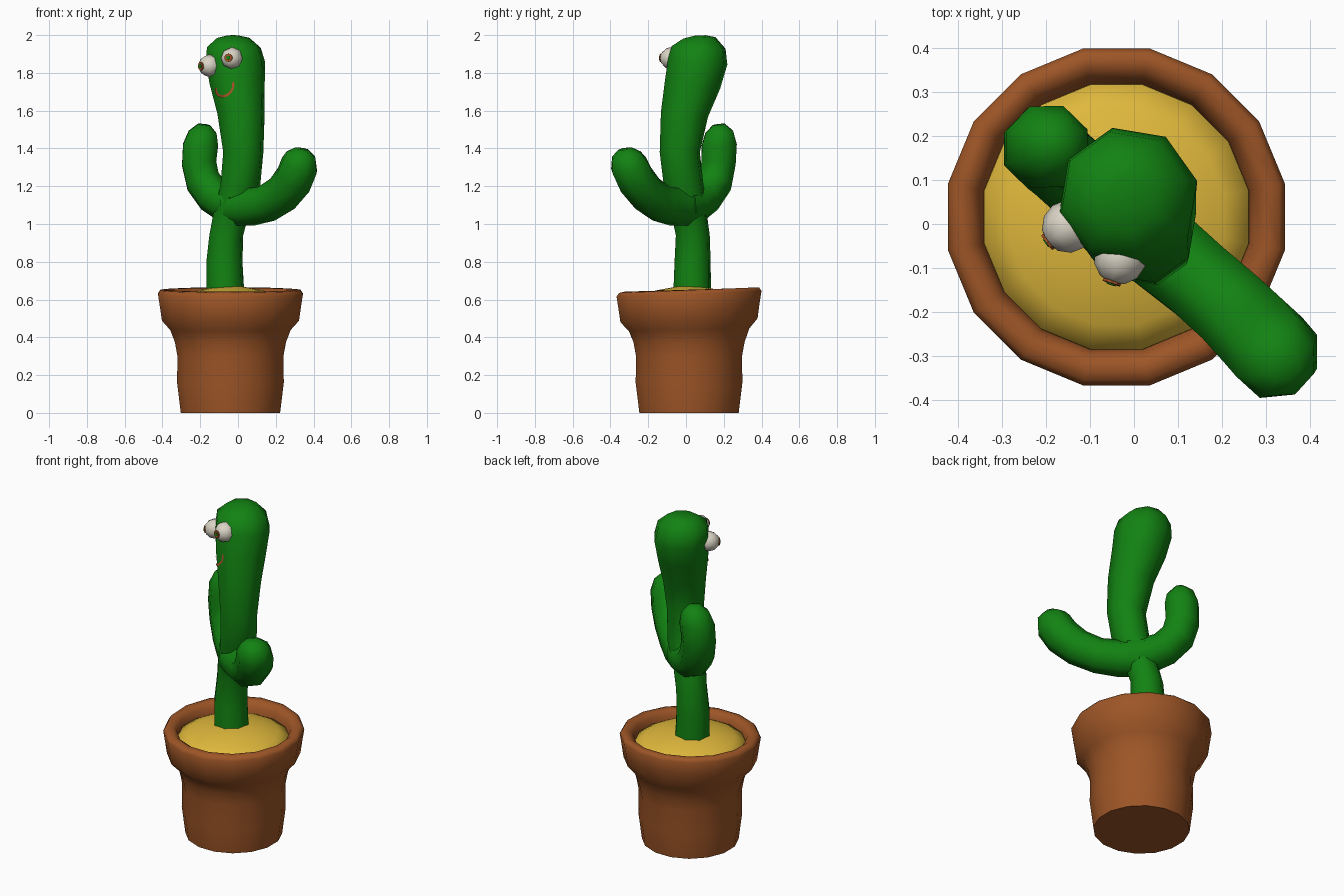
import bpy, bmesh, math
from mathutils import Vector
from mathutils.bvhtree import BVHTree

if "Cube" in bpy.data.objects:
    bpy.data.objects.remove(bpy.data.objects["Cube"])


def material(name, rgb):
    m = bpy.data.materials.new(name)
    m.diffuse_color = (*rgb, 1)
    m.use_nodes = True
    m.node_tree.nodes["Principled BSDF"].inputs["Base Color"].default_value = m.diffuse_color
    return m


GREEN = material("cactus green", (0.006, 0.225, 0.006))
CLAY = material("terracotta", (0.34, 0.092, 0.02))
SAND = material("yellow sand", (0.74, 0.48, 0.045))
WHITE = material("eye white", (0.70, 0.66, 0.56))
PAINT = material("mouth orange brown", (0.36, 0.085, 0.02))


def finish(name, bm, mat, angle=65):
    bmesh.ops.recalc_face_normals(bm, faces=bm.faces)
    me = bpy.data.meshes.new(name)
    bm.to_mesh(me)
    bm.free()
    me.shade_smooth()
    me.set_sharp_from_angle(angle=math.radians(angle))
    me.materials.append(mat)
    ob = bpy.data.objects.new(name, me)
    bpy.context.collection.objects.link(ob)
    return ob


def loft(name, rings, mat, cap_ends=True, angle=65):
    """Skin a list of equal point loops."""
    bm = bmesh.new()
    loops = [[bm.verts.new(p) for p in r] for r in rings]
    n = len(loops[0])
    for a, b in zip(loops, loops[1:]):
        for i in range(n):
            j = (i + 1) % n
            bm.faces.new((a[i], a[j], b[j], b[i]))
    if cap_ends:
        bm.faces.new(loops[0][::-1])
        bm.faces.new(loops[-1])
    return finish(name, bm, mat, angle)


def level_ring(x, y, z, r, n, phase, tilt=0.0):
    out = []
    for i in range(n):
        a = math.radians(phase) + 2 * math.pi * i / n
        dy = r * math.sin(a)
        out.append((x + r * math.cos(a), y + dy, z + tilt * dy))
    return out


# Pot with a rolled, slightly tilted rim
PX, PY = -0.04, 0.016
pot = [(0.268, 0, 0), (0.288, 0.16, 0), (0.286, 0.30, 0), (0.30, 0.375, 0),
       (0.325, 0.44, 0.02), (0.37, 0.49, 0.03), (0.38, 0.56, 0.04),
       (0.391, 0.63, 0.04), (0.378, 0.65, 0.04), (0.345, 0.652, 0.03),
       (0.318, 0.63, 0.02), (0.307, 0.58, 0.0), (0.305, 0.54, 0)]
loft("pot", [level_ring(PX, PY, z, r, 16, 11.25, t) for r, z, t in pot], CLAY)

# Domed sand
sand = [(0.309, 0.56), (0.307, 0.595), (0.25, 0.625), (0.17, 0.65), (0.07, 0.668)]
loft("sand", [level_ring(PX, PY, z, r, 16, 11.25) for r, z in sand], SAND)

# Trunk: x, y, z, radius, tilt
trunk = [(-0.065, 0.032, 0.60, 0.103, 0), (-0.072, 0.035, 0.80, 0.098, 0),
         (-0.062, 0.036, 0.94, 0.092, 0), (-0.035, 0.015, 1.06, 0.097, 0),
         (0.012, -0.012, 1.20, 0.108, 0), (0.028, -0.033, 1.38, 0.109, 0),
         (0.016, -0.008, 1.58, 0.128, -0.1), (-0.005, 0.035, 1.74, 0.150, -0.15),
         (-0.013, 0.062, 1.86, 0.161, -0.1), (-0.022, 0.067, 1.935, 0.146, -0.05),
         (-0.026, 0.070, 1.985, 0.088, 0.05), (-0.028, 0.072, 1.998, 0.03, 0.05)]
body = loft("trunk", [level_ring(x, y, z, r, 8, 13, t) for x, y, z, r, t in trunk], GREEN, angle=80)


# Arms: bent eight-sided tubes with rounded tips
def arm(name, path):
    pts = [Vector(p[:3]) for p in path]
    d = pts[-1] - pts[0]
    side = Vector((-d.y, d.x, 0)).normalized()
    rings = []
    for i, p in enumerate(pts):
        t = (pts[min(i + 1, len(pts) - 1)] - pts[max(i - 1, 0)]).normalized()
        up = t.cross(side).normalized()
        r = path[i][3]
        rings.append([p + r * (side * math.cos(a) + up * math.sin(a))
                      for a in (2 * math.pi * (k + 0.5) / 8 for k in range(8))])
    loft(name, rings, GREEN, angle=80)


arm("right_arm", [(-0.03, 0.015, 1.09, 0.105), (0.06, -0.055, 1.09, 0.105),
                  (0.15, -0.13, 1.107, 0.1), (0.235, -0.205, 1.16, 0.102),
                  (0.295, -0.265, 1.235, 0.106), (0.325, -0.30, 1.31, 0.105),
                  (0.334, -0.314, 1.365, 0.083), (0.338, -0.32, 1.398, 0.038)])
arm("left_arm", [(0.02, -0.02, 1.10, 0.108), (-0.06, 0.05, 1.11, 0.104),
                 (-0.13, 0.105, 1.15, 0.098), (-0.185, 0.155, 1.225, 0.098),
                 (-0.206, 0.172, 1.32, 0.098), (-0.198, 0.176, 1.42, 0.1),
                 (-0.187, 0.176, 1.485, 0.08), (-0.18, 0.174, 1.526, 0.035)])


# Eyes with ringed pupils
def disc(name, centre, look, r, mat):
    bm = bmesh.new()
    bmesh.ops.create_cone(bm, cap_ends=True, segments=10, radius1=r, radius2=r, depth=0.006)
    q = look.to_track_quat('Z', 'Y')
    for v in bm.verts:
        v.co = q @ v.co + centre
    finish(name, bm, mat, 30)


def eye(name, centre, look, r=0.06):
    c, look = Vector(centre), Vector(look).normalized()
    q = look.to_track_quat('Z', 'Y')
    bm = bmesh.new()
    bmesh.ops.create_uvsphere(bm, u_segments=8, v_segments=6, radius=r)
    for v in bm.verts:
        v.co = q @ v.co + c
    finish(name, bm, WHITE)
    disc(name + "_iris", c + look * (r - 0.002), look, 0.022, PAINT)
    disc(name + "_pupil", c + look * (r + 0.001), look, 0.011, GREEN)


eye("right_eye", (-0.032, -0.078, 1.877), (-0.32, -0.94, 0.05))
eye("left_eye", (-0.150, -0.006, 1.838), (-0.80, -0.60, -0.05))

# Smile: thin ribbon projected on the trunk
bm0 = bmesh.new()
bm0.from_mesh(body.data)
tree = BVHTree.FromBMesh(bm0)
bm0.free()


def on_face(x, z):
    hit, _, _, _ = tree.ray_cast(Vector((x, -1, z)), Vector((0, 1, 0)))
    return (hit or Vector((x, 0, z))) + Vector((-0.003, -0.004, 0))


bm = bmesh.new()
prev = None
for i in range(19):
    a = math.radians(170 + 210 * i / 18)
    x, z = math.cos(a), math.sin(a)
    lift = 0.012 * x
    pair = [bm.verts.new(on_face(-0.068 + rx * x, 1.724 + rz * z + lift))
            for rx, rz in ((0.052, 0.053), (0.040, 0.040))]
    if prev:
        bm.faces.new((prev[0], pair[0], pair[1], prev[1]))
    prev = pair
smile = finish("smile", bm, PAINT)
